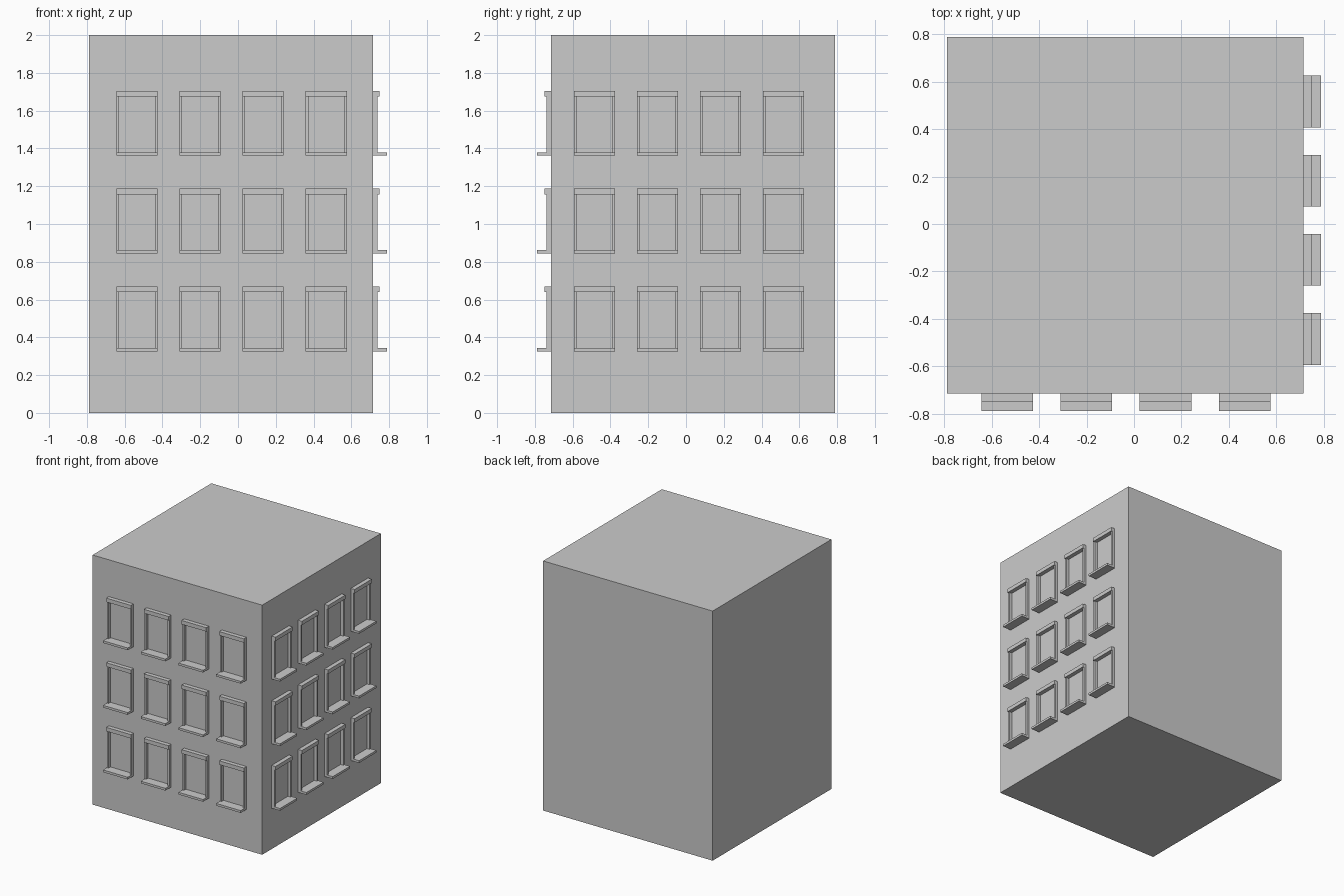
import bpy, bmesh
from mathutils import Matrix, Vector

if "Cube" in bpy.data.objects:
    bpy.data.objects.remove(bpy.data.objects["Cube"])

WALL = 0.715      # distance of the two windowed walls from the centre
FAR = 0.788       # the two blank walls
WIDTH, HEIGHT = 0.218, 0.344
JAMB = 0.014


def add_box(bm, lo, hi):
    lo, hi = Vector(lo), Vector(hi)
    size = hi - lo
    m = Matrix.Translation((lo + hi) / 2) @ Matrix.Diagonal((*size, 1))
    bmesh.ops.create_cube(bm, size=1, matrix=m)


def make_object(name, bm):
    mesh = bpy.data.meshes.new(name)
    bm.to_mesh(mesh)
    bm.free()
    obj = bpy.data.objects.new(name, mesh)
    bpy.context.collection.objects.link(obj)
    return obj


# Building block
bm = bmesh.new()
add_box(bm, (-FAR, -WALL, 0), (WALL, FAR, 2))
make_object("building_block", bm)

# One window surround, facing -y, back on y = 0, sill bottom on z = 0
bm = bmesh.new()
w = WIDTH / 2
add_box(bm, (-w, -0.073, 0), (w, 0, 0.018))                      # sill
add_box(bm, (-w, -0.033, HEIGHT - 0.031), (w, 0, HEIGHT))        # lintel
for a, b in ((-w, -w + JAMB), (w - JAMB, w)):                    # jambs
    add_box(bm, (a, -0.024, 0.018), (b, 0, HEIGHT - 0.031))
window = make_object("window", bm)
mesh = window.data
bpy.data.objects.remove(window)

# Windows on the front and right walls: three floors of four
for side, centre in (("front", -0.034), ("right", 0.016)):
    for floor in range(3):
        for col in range(4):
            u = centre + (col - 1.5) * 0.334
            z = 0.326 + floor * 0.5177
            obj = bpy.data.objects.new(f"{side}_window_{floor}_{col}", mesh)
            if side == "front":
                obj.location = (u, -WALL, z)
            else:
                obj.location = (WALL, u, z)
                obj.rotation_euler.z = 1.5707963
            bpy.context.collection.objects.link(obj)
